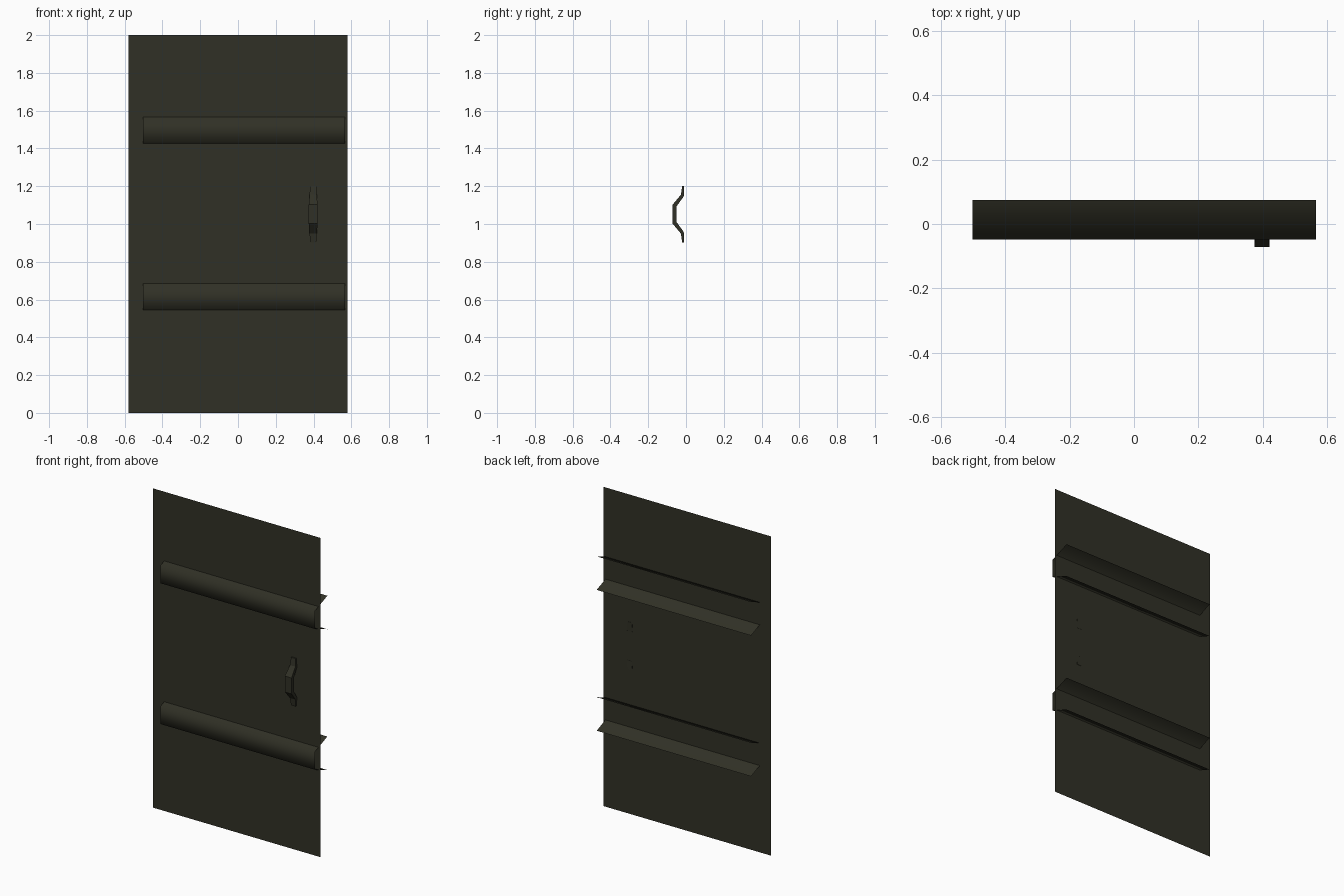
import bpy, bmesh

if "Cube" in bpy.data.objects:
    bpy.data.objects.remove(bpy.data.objects["Cube"])

olive = bpy.data.materials.new("dark_olive_metal")
olive.diffuse_color = (0.030, 0.030, 0.019, 1)
olive.use_nodes = True
olive.node_tree.nodes["Principled BSDF"].inputs["Base Color"].default_value = olive.diffuse_color


def make(name, verts, faces, smooth=False, solid=False):
    me = bpy.data.meshes.new(name)
    me.from_pydata(verts, [], faces)
    if solid:
        bm = bmesh.new()
        bm.from_mesh(me)
        bmesh.ops.recalc_face_normals(bm, faces=bm.faces)
        bm.to_mesh(me)
        bm.free()
    me.polygons.foreach_set("use_smooth", [smooth] * len(me.polygons))
    me.materials.append(olive)
    ob = bpy.data.objects.new(name, me)
    bpy.context.collection.objects.link(ob)
    return ob


def sheet(name, x0, x1, profile, smooth=False):
    """Open sheet: a (y, z) profile, listed bottom to top, swept along x."""
    verts = [(x, y, z) for y, z in profile for x in (x0, x1)]
    faces = [(2*i, 2*i + 1, 2*i + 3, 2*i + 2) for i in range(len(profile) - 1)]
    return make(name, verts, faces, smooth)


# Door panel: a single thin sheet
sheet("door_panel", -0.58, 0.58, [(-0.0125, 0), (-0.0125, 2)])

# Two open channel bars that pass through the panel
for name, zc in (("upper_bar", 1.496), ("lower_bar", 0.614)):
    sheet(name, -0.503, 0.567,
          [(0.0745, zc - 0.105), (-0.0485, zc - 0.056),
           (-0.0485, zc + 0.056), (0.0745, zc + 0.105)], smooth=True)

# Bent pull handle: half-profile (height from middle, outer y, inner y, half width), mirrored
half = [(0.150, 0.150, -0.020, -0.0105, 0.016),
        (0.103, 0.094, -0.027, -0.012, 0.019),
        (0.050, 0.043, -0.071, -0.049, 0.0235)]
rings = [(s * a, s * b, yo, yi, w) for s, rows in ((1, half), (-1, half[::-1]))
         for a, b, yo, yi, w in rows]
cx, cz = 0.398, 1.052
verts, faces = [], []
for zo, zi, yo, yi, w in rings:
    verts += [(cx - w, yo, cz + zo), (cx + w, yo, cz + zo),
              (cx + w, yi, cz + zi), (cx - w, yi, cz + zi)]
for r in range(len(rings) - 1):
    for k in range(4):
        n = (k + 1) % 4
        faces.append((4*r + k, 4*r + n, 4*r + 4 + n, 4*r + 4 + k))
last = 4 * (len(rings) - 1)
faces += [(0, 1, 2, 3), (last, last + 1, last + 2, last + 3)]
make("pull_handle", verts, faces, solid=True)
